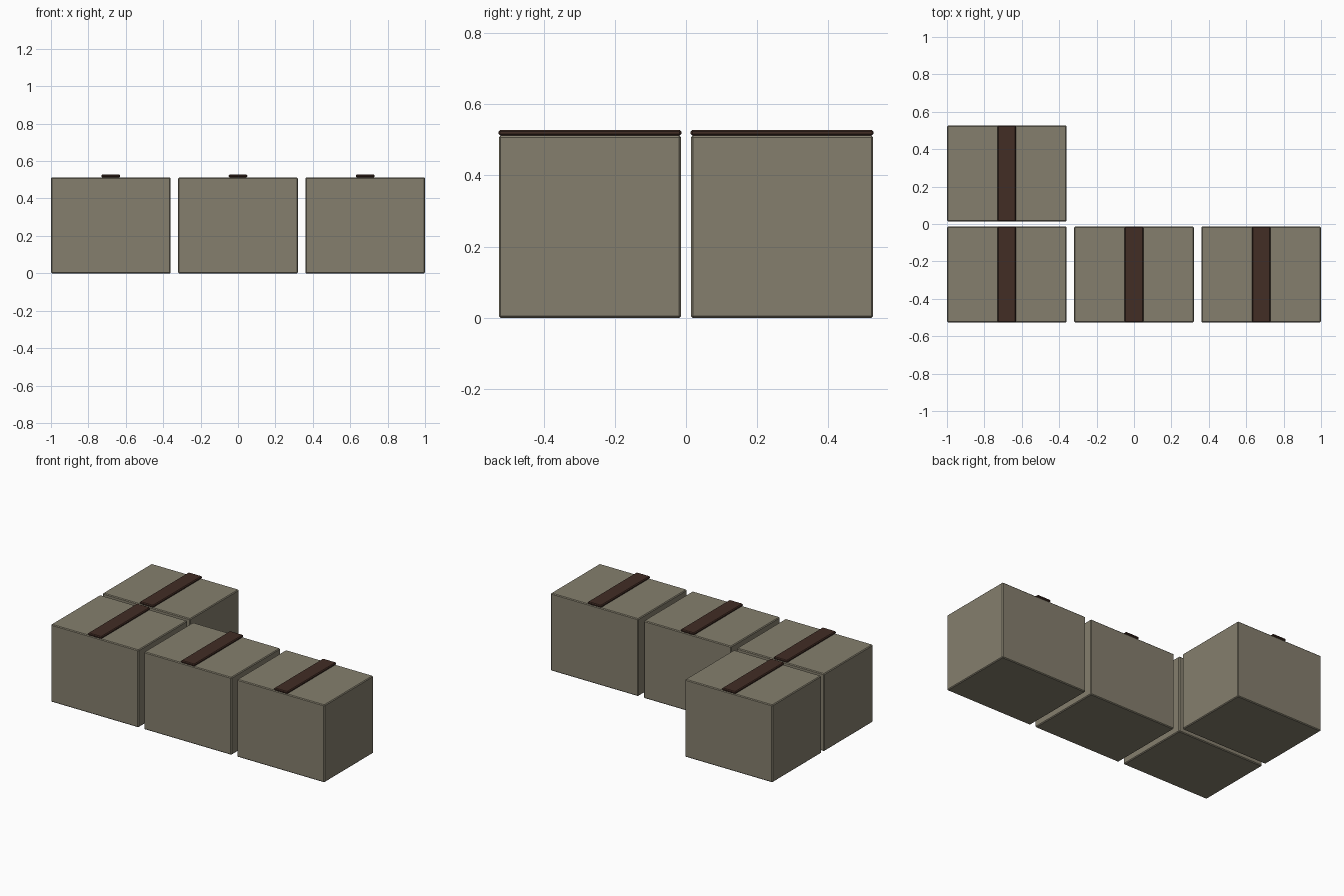
import bpy

if "Cube" in bpy.data.objects:
    bpy.data.objects.remove(bpy.data.objects["Cube"])


def material(name, rgb):
    m = bpy.data.materials.new(name)
    m.diffuse_color = (*rgb, 1)
    m.use_nodes = True
    m.node_tree.nodes["Principled BSDF"].inputs["Base Color"].default_value = m.diffuse_color
    return m


canvas = material("khaki canvas", (0.235, 0.212, 0.155))
leather = material("dark brown leather", (0.054, 0.026, 0.018))


def block(name, center, size, bevel, mat):
    """Box with a narrow chamfer on all edges."""
    bpy.ops.mesh.primitive_cube_add(size=1, location=center)
    ob = bpy.context.object
    ob.name = name
    ob.scale = size
    bpy.ops.object.transform_apply(location=False, rotation=False, scale=True)
    ob.data.materials.append(mat)
    mod = ob.modifiers.new("edge", 'BEVEL')
    mod.width = bevel
    mod.segments = 1
    return ob


# Three pouches along the front and one behind the left one
W, D, H = 0.64, 0.512, 0.512
STEP, Y = 0.68, 0.27
STRAP_T = 0.016
for i, (cx, cy) in enumerate([(-STEP, -Y), (0, -Y), (STEP, -Y), (-STEP, Y)], 1):
    block(f"pouch_{i}", (cx, cy, H / 2), (W, D, H), 0.005, canvas)
    # Flat strap running front to back over the lid
    block(f"strap_{i}", (cx, cy, H + STRAP_T / 2), (0.1, D + 0.002, STRAP_T), 0.005, leather)
